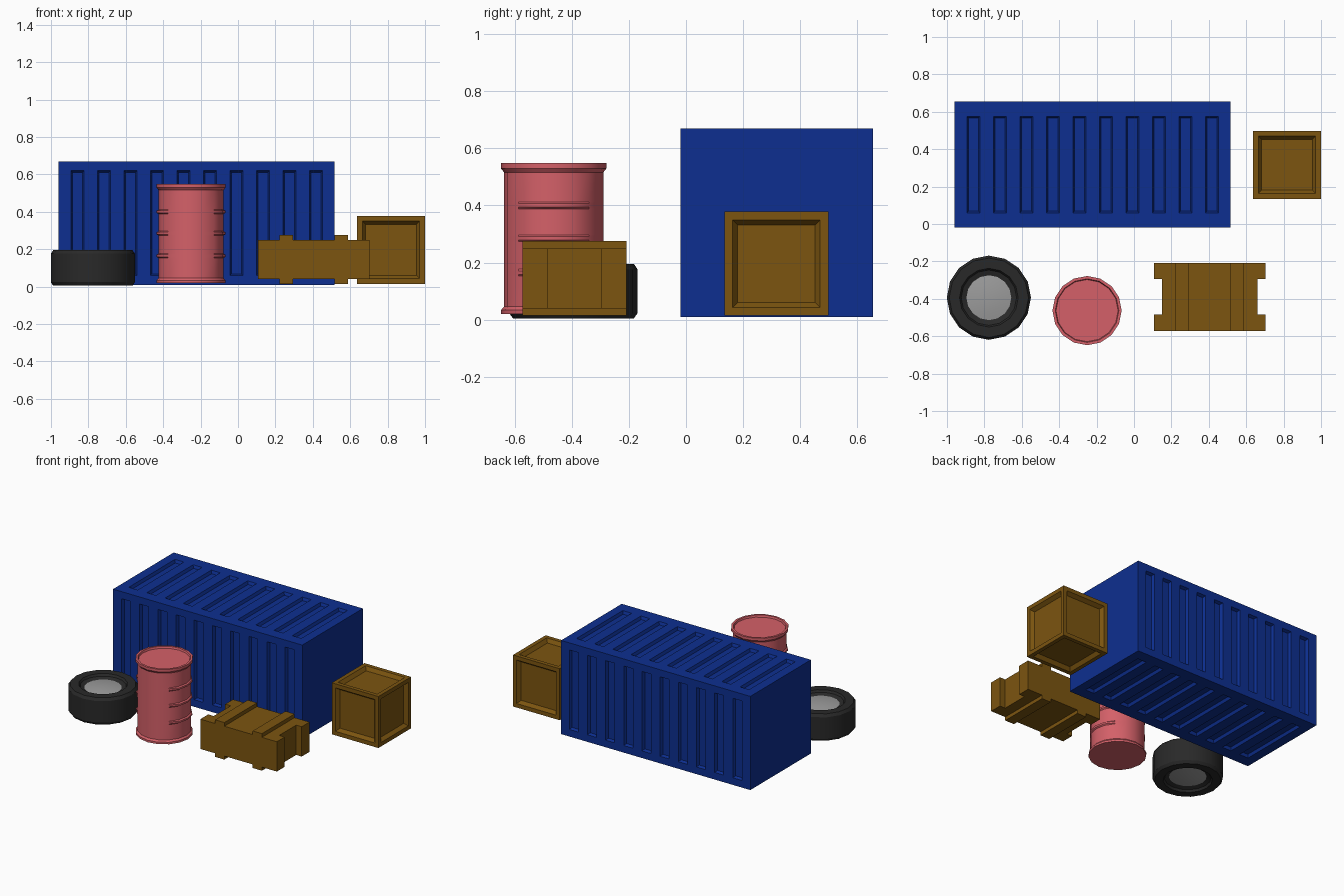
import bpy, bmesh, math
from mathutils import Matrix, Vector

cube = bpy.data.objects.get("Cube")
if cube:
    bpy.data.objects.remove(cube, do_unlink=True)


def material(name, rgb):
    mat = bpy.data.materials.new(name)
    mat.use_nodes = True
    mat.diffuse_color = (*rgb, 1)
    bsdf = mat.node_tree.nodes["Principled BSDF"]
    bsdf.inputs["Base Color"].default_value = (*rgb, 1)
    bsdf.inputs["Roughness"].default_value = 0.8
    return mat


BLUE = material("container blue", (0.004, 0.028, 0.28))
PINK = material("barrel pink", (0.66, 0.118, 0.14))
WOOD = material("crate brown", (0.2, 0.09, 0.005))
RUBBER = material("tyre black", (0.022, 0.022, 0.022))
METAL = material("hub grey", (0.33, 0.33, 0.33))


def finish(bm, name, mat, location=(0, 0, 0), smooth=False):
    bmesh.ops.recalc_face_normals(bm, faces=bm.faces)
    mesh = bpy.data.meshes.new(name)
    bm.to_mesh(mesh)
    bm.free()
    mesh.materials.append(mat)
    obj = bpy.data.objects.new(name, mesh)
    obj.location = location
    bpy.context.collection.objects.link(obj)
    if smooth:
        bpy.ops.object.select_all(action='DESELECT')
        obj.select_set(True)
        bpy.context.view_layer.objects.active = obj
        bpy.ops.object.shade_smooth_by_angle(angle=math.radians(32))
    return obj


def add_box(bm, low, high):
    low, high = Vector(low), Vector(high)
    matrix = Matrix.Translation((low + high) / 2) @ Matrix.Diagonal((*(high - low), 1))
    return bmesh.ops.create_cube(bm, size=1, matrix=matrix)


def lathe(profile, sides=16):
    """Spin (radius, z) points around the z axis."""
    bm = bmesh.new()
    verts = [bm.verts.new((r, 0, z)) for r, z in profile]
    edges = [bm.edges.new(pair) for pair in zip(verts, verts[1:])]
    bmesh.ops.spin(bm, geom=verts + edges, cent=(0, 0, 0), axis=(0, 0, 1),
                   angle=math.tau, steps=sides, use_duplicate=False)
    bmesh.ops.remove_doubles(bm, verts=bm.verts, dist=0.0005)
    return bm


# Shipping container: a ring of section points swept along x, slots inset
Y0, Y1, Z0, Z1 = -0.02, 0.655, 0.01, 0.67
SLOTS, PITCH, WIDTH = 10, 0.1417, 0.07
ya, yb, za, zb = Y0 + 0.08, Y1 - 0.08, Z0 + 0.05, Z1 - 0.05
section = [(Y0, Z0), (ya, Z0), (yb, Z0), (Y1, Z0), (Y1, za), (Y1, zb),
           (Y1, Z1), (yb, Z1), (ya, Z1), (Y0, Z1), (Y0, zb), (Y0, za)]
stations = [-0.96]
for i in range(SLOTS):
    start = -0.894 + i * PITCH
    stations += [start, start + WIDTH]
stations.append(0.515)
bm = bmesh.new()
rings = [[bm.verts.new((x, y, z)) for y, z in section] for x in stations]
slots = []
for i, (a, b) in enumerate(zip(rings, rings[1:])):
    for j in range(len(section)):
        k = (j + 1) % len(section)
        face = bm.faces.new((a[j], a[k], b[k], b[j]))
        if i % 2 and j % 3 == 1:
            slots.append(face)
bm.faces.new(rings[0])
bm.faces.new(rings[-1])
bmesh.ops.recalc_face_normals(bm, faces=bm.faces)
bmesh.ops.inset_individual(bm, faces=slots, thickness=0.012, depth=-0.02)
finish(bm, "shipping_container", BLUE)

# Square crate with framed, sunken panels on every side
bm = bmesh.new()
add_box(bm, (0.637, 0.135, 0.015), (1.0, 0.498, 0.378))
panels = bm.faces[:]
bmesh.ops.inset_individual(bm, faces=panels, thickness=0.04)
bmesh.ops.inset_individual(bm, faces=panels, thickness=0.025, depth=-0.025)
finish(bm, "square_crate", WOOD)

# Long crate: body, end posts, and straps above and below
bm = bmesh.new()
front, back, low, high = -0.572, -0.208, 0.04, 0.25
add_box(bm, (0.15, front, low), (0.66, back, high))
for x in (0.107, 0.66):
    for y in (front, back - 0.087):
        add_box(bm, (x, y, low), (x + 0.043, y + 0.087, high))
for x in (0.222, 0.515):
    for z in (low - 0.025, high):
        add_box(bm, (x, front, z), (x + 0.072, back, z + 0.026))
finish(bm, "long_crate", WOOD)

# Barrel with rims, a sunken lid and partial ribs on its two sides
BODY = 0.174
ribs = (0.165, 0.285, 0.4)
profile = [(0, 0.02), (0.184, 0.02), (0.184, 0.034), (BODY, 0.046)]
for z in ribs:
    profile += [(BODY, z - 0.012), (BODY, z - 0.006),
                (BODY, z + 0.006), (BODY, z + 0.012)]
profile += [(BODY, 0.516), (0.185, 0.53), (0.185, 0.548),
            (0.17, 0.548), (0.166, 0.535), (0, 0.535)]
bm = lathe(profile)
for v in bm.verts:
    on_rib = any(abs(v.co.z - z) < 0.008 for z in ribs)
    if on_rib and abs(v.co.x) > 0.9 * BODY:
        v.co.xy *= 1.055
finish(bm, "barrel", PINK, (-0.251, -0.463, 0), smooth=True)

# Tyre lying flat, mirrored about its middle height
MID = 0.1
upper = [(0.225, 0.076), (0.212, 0.095), (0.157, 0.095), (0.148, 0.08), (0.12, 0.07)]
profile = [(r, MID - h) for r, h in reversed(upper)] + [(r, MID + h) for r, h in upper]
finish(lathe(profile), "tyre", RUBBER, (-0.776, -0.394, 0), smooth=True)

# Hub, gently domed on both sides
dome = [(0.12, 0.07), (0.07, 0.078), (0, 0.081)]
profile = [(r, MID - h) for r, h in reversed(dome)] + [(r, MID + h) for r, h in dome]
finish(lathe(profile), "wheel_hub", METAL, (-0.776, -0.394, 0), smooth=True)
